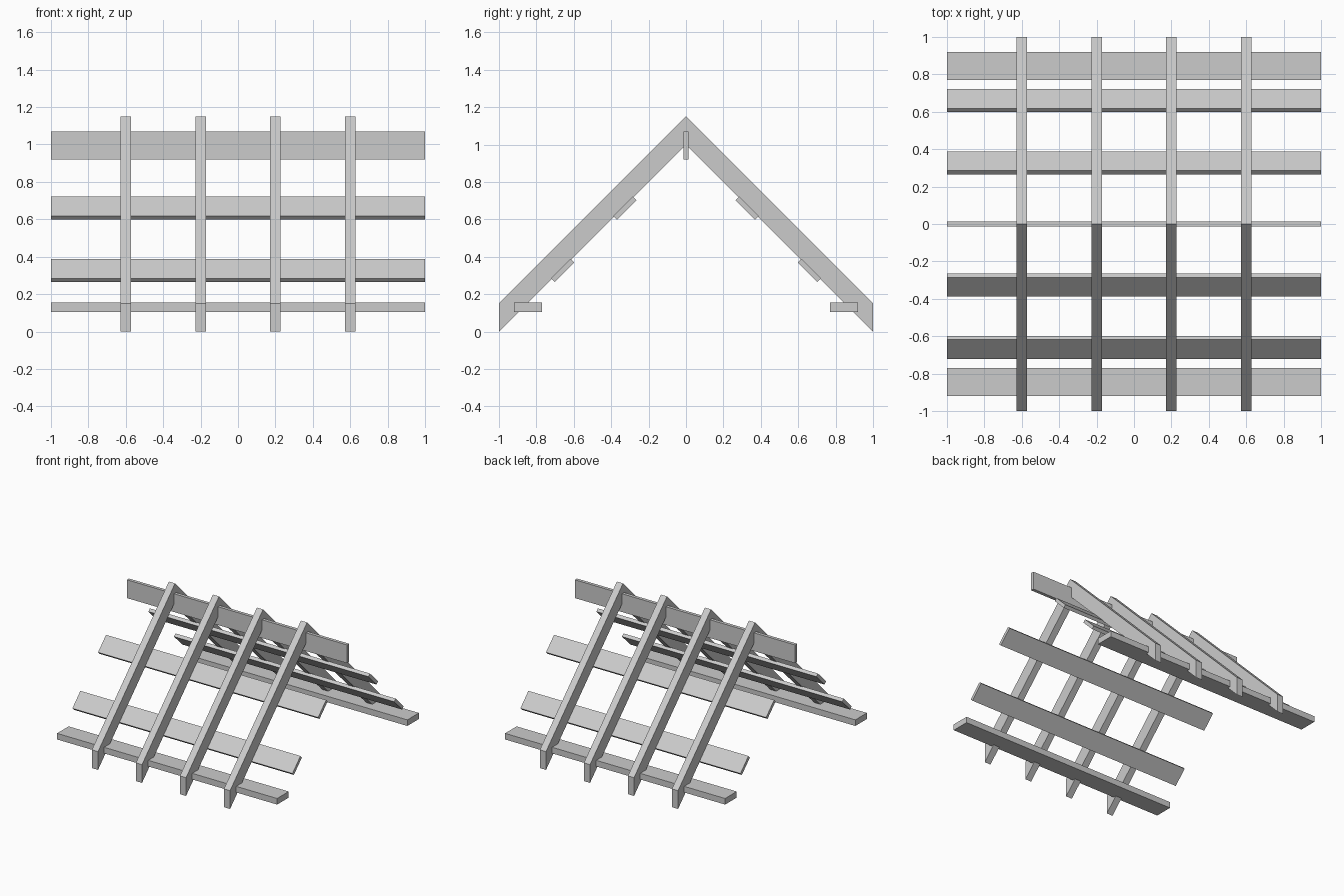
import bpy
import math

old = bpy.data.objects.get("Cube")
if old:
    bpy.data.objects.remove(old, do_unlink=True)

# One plain grey for all the timber
grey = bpy.data.materials.new("timber_grey")
grey.use_nodes = True
colour = (0.6, 0.6, 0.6, 1)
grey.diffuse_color = colour
grey.node_tree.nodes["Principled BSDF"].inputs["Base Color"].default_value = colour


def prism(name, profile, x, width):
    """Extrude a closed (y, z) profile along x, centred on x."""
    n = len(profile)
    verts = [(x + s * width / 2, y, z) for s in (-1, 1) for y, z in profile]
    faces = [tuple(range(n)), tuple(range(2 * n - 1, n - 1, -1))]
    faces += [(i, i + n, (i + 1) % n + n, (i + 1) % n) for i in range(n)]
    mesh = bpy.data.meshes.new(name)
    mesh.from_pydata(verts, [], faces)
    mesh.materials.append(grey)
    obj = bpy.data.objects.new(name, mesh)
    bpy.context.collection.objects.link(obj)
    # Outward normals
    import bmesh
    bm = bmesh.new()
    bm.from_mesh(mesh)
    bmesh.ops.recalc_face_normals(bm, faces=bm.faces)
    bm.to_mesh(mesh)
    bm.free()
    return obj


def board(name, y, z, depth, height, angle=0.0):
    """Full-length board with a rectangular section turned about x."""
    c, s = math.cos(angle), math.sin(angle)
    corners = [(-depth / 2, -height / 2), (depth / 2, -height / 2),
               (depth / 2, height / 2), (-depth / 2, height / 2)]
    section = [(y + a * c - b * s, z + a * s + b * c) for a, b in corners]
    return prism(name, section, 0, 2)


# Ridge board under the peak
board("ridge_board", 0, 0.995, 0.027, 0.15)

for side, label in ((-1, "front"), (1, "back")):
    # Sloping rafters with plumb-cut ends
    slope = [(0, 1), (0, 1.15), (side, 0.15), (side, 0)]
    for i in range(4):
        prism(f"{label}_rafter_{i + 1}", slope, -0.6 + 0.4 * i, 0.056)
    # Flat wall plate at the eaves
    board(f"{label}_wall_plate", side * 0.845, 0.13, 0.15, 0.05)
    # Purlins lying against the underside of the rafters
    for part, y, z in (("upper", 0.327, 0.66), ("lower", 0.66, 0.327)):
        board(f"{label}_{part}_purlin", side * y, z, 0.147, 0.027,
              -side * math.pi / 4)
